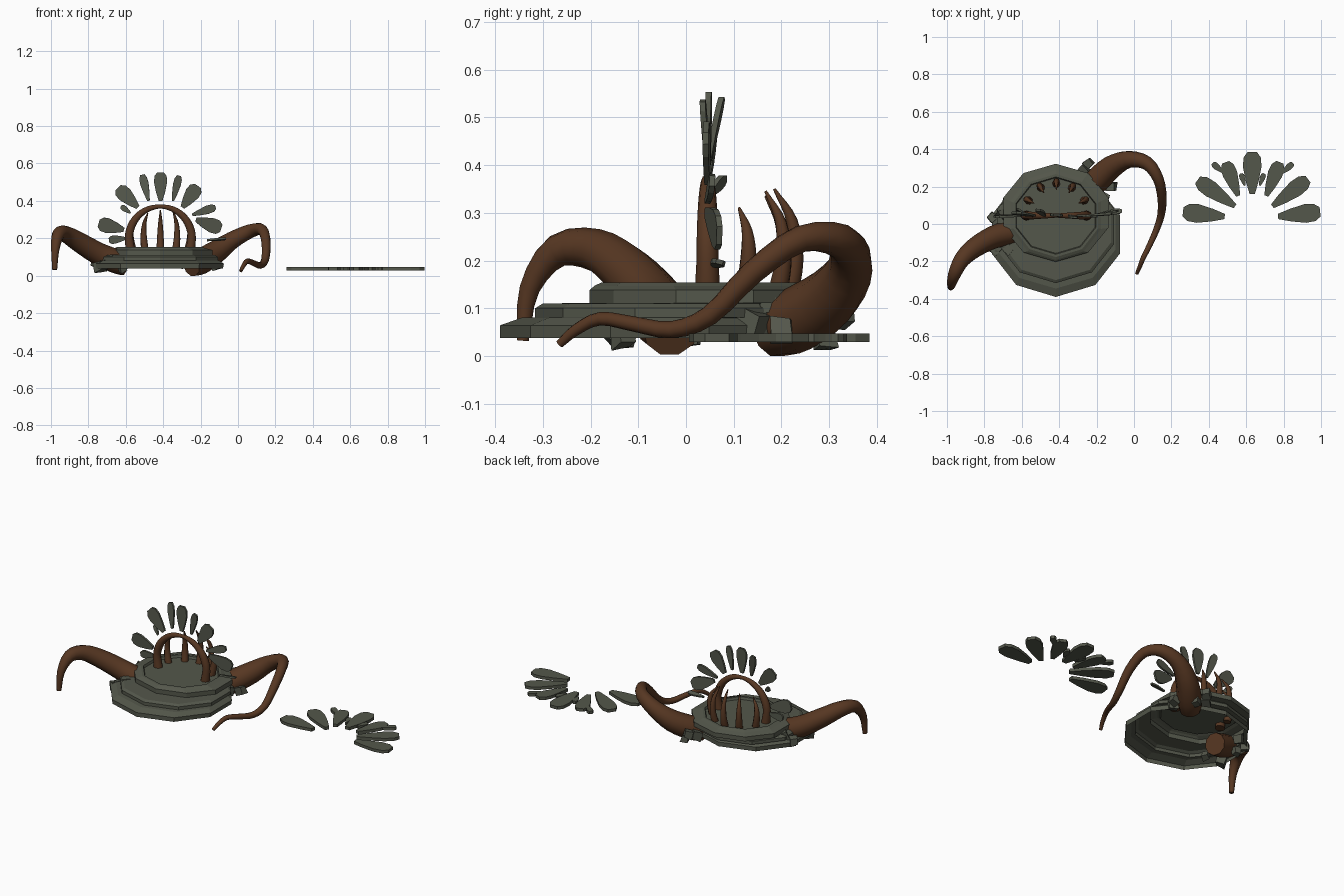
import bpy, bmesh, math, random
from mathutils import Vector, Matrix

if "Cube" in bpy.data.objects:
    bpy.data.objects.remove(bpy.data.objects["Cube"])

random.seed(4)


def material(name, rgb):
    m = bpy.data.materials.new(name)
    m.diffuse_color = (*rgb, 1)
    m.use_nodes = True
    m.node_tree.nodes["Principled BSDF"].inputs["Base Color"].default_value = m.diffuse_color
    return m


STONE = material("grey_green_stone", (0.088, 0.095, 0.070))
BROWN = material("brown_hide", (0.094, 0.038, 0.016))


def add(name, mesh, mat, smooth=False):
    ob = bpy.data.objects.new(name, mesh)
    bpy.context.collection.objects.link(ob)
    mesh.materials.clear()
    mesh.materials.append(mat)
    for p in mesh.polygons:
        p.use_smooth = smooth
        p.material_index = 0
    return ob


def from_bm(name, bm, mat):
    bmesh.ops.recalc_face_normals(bm, faces=bm.faces)
    me = bpy.data.meshes.new(name)
    bm.to_mesh(me)
    bm.free()
    return add(name, me, mat)


def tube(name, pts, mat=BROWN, steps=3, res=3):
    """Tapered round tube through (x, y, z, radius) points."""
    p = [Vector(q) for q in pts]
    p = [2 * p[0] - p[1]] + p + [2 * p[-1] - p[-2]]
    out = []
    for i in range(1, len(p) - 2):
        a, b, c, d = p[i - 1:i + 3]
        for s in range(steps):
            t = s / steps
            out.append(0.5 * (2 * b + (c - a) * t + (2 * a - 5 * b + 4 * c - d) * t * t
                              + (3 * b - a - 3 * c + d) * t ** 3))
    out.append(p[-2])
    cu = bpy.data.curves.new(name + "_path", 'CURVE')
    cu.dimensions = '3D'
    cu.bevel_depth = 1.0
    cu.bevel_resolution = res
    cu.use_fill_caps = True
    sp = cu.splines.new('POLY')
    sp.points.add(len(out) - 1)
    for q, v in zip(sp.points, out):
        q.co = (v[0], v[1], v[2], 1)
        q.radius = max(v[3], 0.002)
    tmp = bpy.data.objects.new(name + "_tmp", cu)
    bpy.context.collection.objects.link(tmp)
    dg = bpy.context.evaluated_depsgraph_get()
    me = bpy.data.meshes.new_from_object(tmp.evaluated_get(dg))
    bpy.data.objects.remove(tmp)
    me.name = name
    return add(name, me, mat, True)


def shell(name, cx, rings, n=10):
    """Faceted shell, open below, from rings of (centre y, x radius, y radius, z)."""
    bm = bmesh.new()
    loops = []
    for cy, rx, ry, z in rings:
        loops.append([bm.verts.new((cx + rx * math.sin(k * math.tau / n),
                                    cy + ry * math.cos(k * math.tau / n), z)) for k in range(n)])
    for a, b in zip(loops, loops[1:]):
        for k in range(n):
            j = (k + 1) % n
            bm.faces.new((a[k], a[j], b[j], b[k]))
    bm.faces.new(loops[-1])
    return from_bm(name, bm, STONE)


# Stepped hollow stone dais, steps spread towards the front
shell("stepped_dais", -0.418, [
    (-0.055, .355, .335, .038), (-0.055, .36, .335, .064), (-0.045, .335, .30, .08),
    (-0.013, .328, .303, .081), (-0.013, .328, .303, .1), (-0.01, .31, .29, .11),
    (0.06, .295, .262, .111), (0.06, .295, .262, .138), (0.048, .255, .24, .147),
    (0.045, .238, .222, .154), (0.045, .225, .207, .154), (0.045, .22, .202, .14)])

# Two long tentacles growing out from under the dais
tube("left_tentacle", [(-.6, -.03, .06, .063), (-.66, -.047, .08, .066), (-.75, -.07, .12, .061),
                       (-.85, -.125, .18, .054), (-.92, -.19, .222, .045), (-.96, -.27, .22, .035),
                       (-.977, -.328, .14, .022), (-.98, -.342, .032, .013)])
tube("right_tentacle", [(-.25, .18, .055, .06), (-.2, .23, .075, .068), (-.12, .305, .125, .062),
                        (-.03, .345, .19, .047), (.07, .325, .24, .037), (.13, .24, .245, .029),
                        (.15, .14, .175, .025), (.145, .05, .085, .021), (.12, -.03, .055, .018),
                        (.085, -.11, .067, .016), (.05, -.18, .078, .014), (.03, -.23, .055, .012),
                        (.015, -.265, .025, .009)])

# Broken rocks where the tentacles break out
for i, (x, y, z, s) in enumerate([(-.24, .325, .085, .045), (-.27, .285, .07, .05), (-.12, .2, .055, .045),
                                  (-.16, .14, .07, .05), (-.19, .17, .11, .04), (-.2, .29, .035, .04),
                                  (-.76, .035, .07, .045), (-.70, .05, .09, .05), (-.735, -.14, .05, .05),
                                  (-.67, -.13, .09, .05), (-.62, -.13, .04, .04), (-.72, .01, .04, .04)]):
    bm = bmesh.new()
    bmesh.ops.create_cube(bm, size=s)
    for v in bm.verts:
        v.co *= random.uniform(.8, 1.15)
    rot = Matrix.Rotation(random.uniform(0, 3), 4, 'Z') @ Matrix.Rotation(random.uniform(-.5, .5), 4, 'X')
    bm.transform(Matrix.Translation((x, y, z)) @ rot)
    from_bm("rock_%d" % (i + 1), bm, STONE)

# Arch on the dais
arch = []
for k in range(13):
    a = math.pi * k / 12
    arch.append((-.415 - .168 * math.cos(a), .045, .2 + .17 * math.sin(a), .011 + .012 * abs(math.cos(a))))
tube("arch", [(-.572, .045, .115, .028)] + arch + [(-.258, .045, .115, .028)], steps=2)

# Ring of curved claws behind the arch
for i, (deg, top) in enumerate([(90, .35), (60, .345), (120, .335), (27, .31), (153, .31)]):
    c, s = math.cos(math.radians(deg)), math.sin(math.radians(deg))
    prof = [(.16, .115, .022), (.178, .2, .018), (.172, .2 + (top - .2) * .55, .012), (.135, top, .003)]
    tube("claw_%d" % (i + 1), [(-.415 + r * c, .05 + r * s, z, w) for r, z, w in prof], steps=4, res=2)


def leaf(name, a, b, width, normal, thick):
    """Flat faceted petal from narrow end a to broad end b."""
    a, b, n = Vector(a), Vector(b), Vector(normal).normalized()
    d = b - a
    side = n.cross(d).normalized()
    half = [(0, .28), (.3, .68), (.65, 1), (.87, .92), (1, .5)]
    outline = [(t, w) for t, w in half] + [(t, -w) for t, w in reversed(half)]
    bm = bmesh.new()
    low, high = [[bm.verts.new(a + d * t + side * w * width / 2 + n * h * thick)
                  for t, w in outline] for h in (-.5, .5)]
    m = len(outline)
    for k in range(m):
        j = (k + 1) % m
        bm.faces.new((low[k], low[j], high[j], high[k]))
    bm.faces.new(low)
    bm.faces.new(high)
    return from_bm(name, bm, STONE)


# Upright fan of petals floating round the arch: x0, z0, x1, z1, width, y
upright = [(-.414, .40, -.414, .553, .07, .048), (-.478, .40, -.512, .54, .045, .075),
           (-.348, .40, -.315, .535, .042, .035), (-.535, .365, -.642, .47, .08, .06),
           (-.297, .365, -.215, .48, .08, .042), (-.575, .335, -.625, .372, .03, .08),
           (-.245, .325, -.12, .367, .045, .055), (-.61, .245, -.745, .28, .08, .04),
           (-.225, .30, -.09, .252, .08, .07), (-.60, .20, -.69, .19, .045, .04)]
for i, (x0, z0, x1, z1, w, y) in enumerate(upright):
    leaf("upright_petal_%d" % (i + 1), (x0, .045, z0), (x1, y, z1), w,
         (random.uniform(-.08, .08), -1, random.uniform(-.05, .05)), .012)
leaf("upright_petal_11", (-.165, .06, .19), (-.065, .07, .197), .03, (0, .25, 1), .01)

# Loose fan of petals lying flat on the right: x0, y0, x1, y1, width
flat = [(.485, .04, .262, .065, .1), (.54, .095, .34, .235, .09), (.478, .275, .42, .325, .035),
        (.557, .15, .49, .33, .08), (.592, .205, .572, .27, .03), (.632, .16, .632, .385, .1),
        (.672, .205, .695, .27, .03), (.707, .15, .78, .33, .08), (.79, .27, .85, .325, .035),
        (.74, .095, .93, .24, .09), (.77, .04, .995, .065, .1)]
for i, (x0, y0, x1, y1, w) in enumerate(flat):
    leaf("loose_petal_%d" % (i + 1), (x0, y0, .038), (x1, y1, .038), w, (0, 0, 1), .018)
